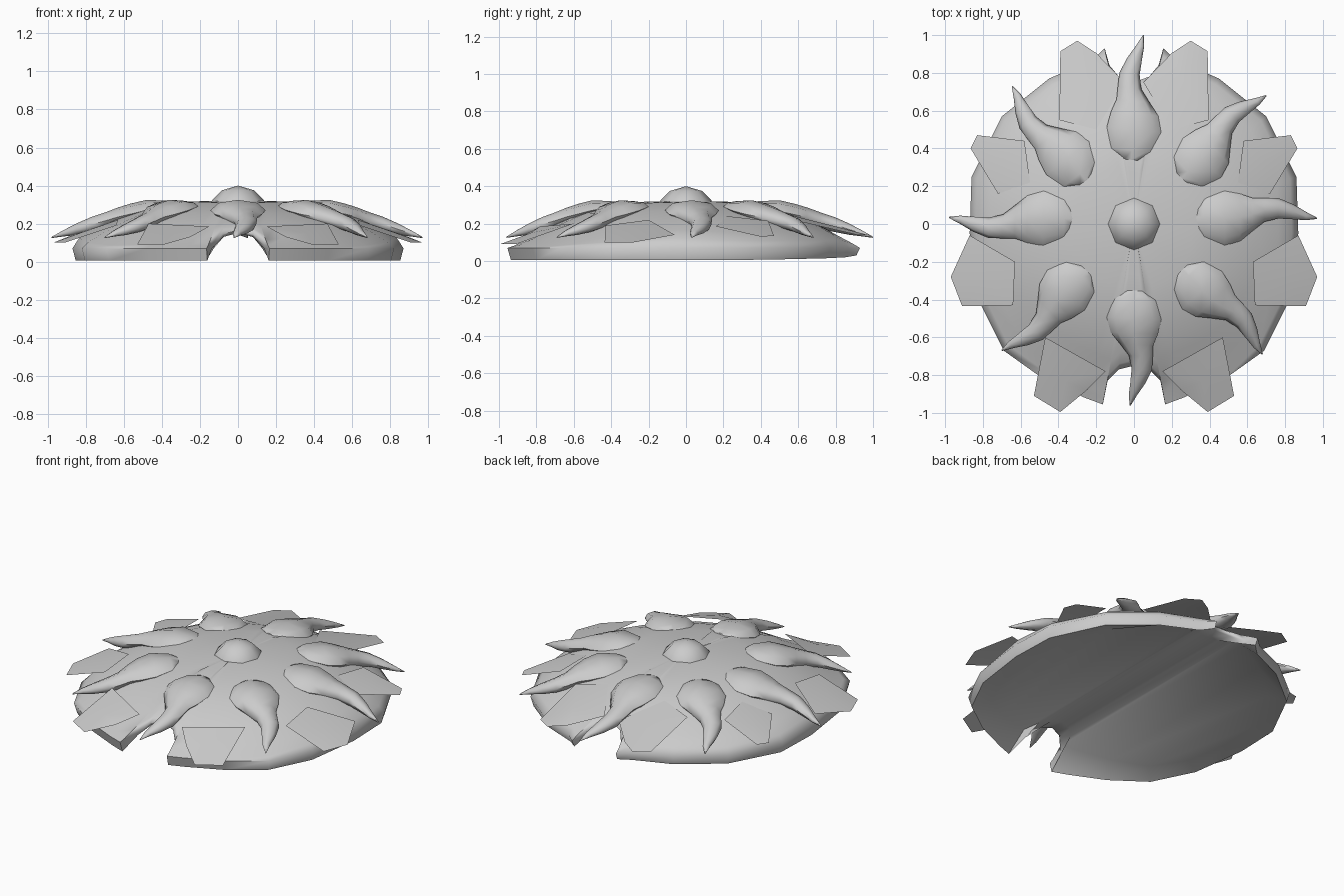
import bpy, math
from mathutils import Vector

if "Cube" in bpy.data.objects:
    bpy.data.objects.remove(bpy.data.objects["Cube"])


def make(name, verts, faces, angle=50):
    me = bpy.data.meshes.new(name)
    me.from_pydata([tuple(v) for v in verts], [], faces)
    me.validate()
    ob = bpy.data.objects.new(name, me)
    bpy.context.collection.objects.link(ob)
    bpy.ops.object.select_all(action='DESELECT')
    ob.select_set(True)
    bpy.context.view_layer.objects.active = ob
    bpy.ops.object.mode_set(mode='EDIT')
    bpy.ops.mesh.select_all(action='SELECT')
    bpy.ops.mesh.normals_make_consistent(inside=False)
    bpy.ops.object.mode_set(mode='OBJECT')
    bpy.ops.object.shade_smooth_by_angle(angle=math.radians(angle))
    return ob


# Height of the dome at a given distance from the middle
PROFILE = [(0, .32), (.32, .315), (.5, .275), (.65, .22), (.78, .16), (.86, .11), (.95, .075), (2, .07)]


def dome_z(r):
    for (r0, z0), (r1, z1) in zip(PROFILE, PROFILE[1:]):
        if r <= r1:
            return z0 + (z1 - z0) * (r - r0) / (r1 - r0)


# Shell: rim of the right half from front notch to back notch (x, y, bottom z)
half = [(0, -.75, .15), (.08, -.77, .13), (.14, -.83, .07), (.165, -.955, .005), (.26, -.92, .005),
        (.48, -.82, .005), (.69, -.67, .005), (.82, -.41, .005), (.87, -.05, .005), (.86, .25, .005),
        (.7, .57, .01), (.45, .77, .015), (.22, .87, .02), (.155, .93, .03), (.13, .84, .07),
        (.08, .78, .13), (0, .75, .15)]
rim = half + [(-x, y, z) for x, y, z in half[-2:0:-1]]
n, h = len(rim), len(half)
# rings: inner vault edge, sole, then up over the dome
verts = [(x * .86, y * .86, .015 + .135 * (1 - abs(x) / .87)) for x, y, z in rim]
verts += [(x * .98, y * .98, z) for x, y, z in rim]
for f in (1, .96, .88, .75, .58, .36):
    verts += [(x * f, y * f, max(dome_z(math.hypot(x, y) * f) if f < 1 else .07, z + .015)) for x, y, z in rim]
verts.append((0, 0, .322))
faces = [(r * n + i, r * n + (i + 1) % n, (r + 1) * n + (i + 1) % n, (r + 1) * n + i)
         for r in range(7) for i in range(n)]
faces += [(7 * n + i, 7 * n + (i + 1) % n, 8 * n) for i in range(n)]
# hollow underside: strips running from front to back
for i in range(h // 2):
    faces.append(tuple(dict.fromkeys((i, i + 1, h - 2 - i, h - 1 - i))))
    faces.append(tuple(dict.fromkeys(((n - i) % n, n - i - 1, h + i, h - 1 + i))))
make("shell", verts, [f for f in faces if len(f) > 2], 75)

# Thin plates round the edge: (x, y, z) outlines, mirrored
plates = {
    "back_plate": [(.05, .75, .19), (.2, .905, .15), (.3, .97, .14), (.39, .915, .14),
                   (.395, .55, .225), (.2, .5, .26)],
    "rear_side_plate": [(.58, .44, .215), (.83, .47, .135), (.865, .4, .13), (.72, .16, .185),
                        (.55, .22, .24)],
    "fore_side_plate": [(.63, -.2, .22), (.87, -.06, .14), (.97, -.28, .1), (.91, -.435, .1),
                        (.64, -.43, .19)],
    "front_plate": [(.47, -.6, .2), (.15, -.78, .185), (.25, -.88, .13), (.39, -.995, .09),
                    (.53, -.91, .09)],
}
for name, pts in plates.items():
    mid = sum((Vector(p) for p in pts), Vector()) / len(pts) + Vector((0, 0, .01))
    for side, s in (("right", 1), ("left", -1)):
        vs = [(x * s, y, z) for x, y, z in pts + [tuple(mid)]]
        k = len(pts)
        make(f"{name}_{side}", vs, [(i, (i + 1) % k, k) for i in range(k)])

# Curled spikes: (along, sideways, height, half width, half thickness)
SECTIONS = [(-.32, 0, .295, .05, .015), (-.22, 0, .29, .11, .03), (0, 0, .27, .145, .055),
            (.17, .005, .25, .125, .055), (.3, .02, .235, .088, .05), (.43, .045, .215, .063, .045),
            (.58, .053, .195, .054, .04), (.74, .035, .17, .04, .03), (.88, .012, .148, .022, .016),
            (1, 0, .127, .003, .003)]
SPIKES = {
    "front": ((0, -.5), (-.02, -.96)), "front_right": ((.36, -.35), (.68, -.69)),
    "right": ((.48, .03), (.97, .03)), "back_right": ((.36, .35), (.7, .68)),
    "back": ((0, .5), (.05, 1)), "back_left": ((-.35, .35), (-.645, .73)),
    "left": ((-.48, .03), (-.98, .035)), "front_left": ((-.36, -.35), (-.7, -.67)),
}
for name, (a, b) in SPIKES.items():
    a, b = Vector(a), Vector(b)
    d = b - a
    side = Vector((-d.y, d.x)).normalized()
    verts, m = [], 8
    for t, v, z, w, th in SECTIONS:
        for j in range(m):
            q = 2 * math.pi * j / m
            p = a + d * t + side * (v + w * math.cos(q))
            verts.append((p.x, p.y, z + th * math.sin(q)))
    last = (len(SECTIONS) - 1) * m
    faces = [(r * m + j, r * m + (j + 1) % m, (r + 1) * m + (j + 1) % m, (r + 1) * m + j)
             for r in range(len(SECTIONS) - 1) for j in range(m)]
    faces += [tuple(range(m)), tuple(range(last, last + m))]
    make("spike_" + name, verts, faces, 60)

# Eight-sided knob on the crown
verts = [(r * math.cos(math.pi * j / 4), r * math.sin(math.pi * j / 4), z)
         for r, z in ((.145, .3), (.135, .325), (.085, .375)) for j in range(8)] + [(0, 0, .4)]
faces = [(r * 8 + j, r * 8 + (j + 1) % 8, r * 8 + 8 + (j + 1) % 8, r * 8 + 8 + j)
         for r in range(2) for j in range(8)]
faces += [(16 + j, 16 + (j + 1) % 8, 24) for j in range(8)] + [tuple(range(8))]
make("crown_knob", verts, faces)
